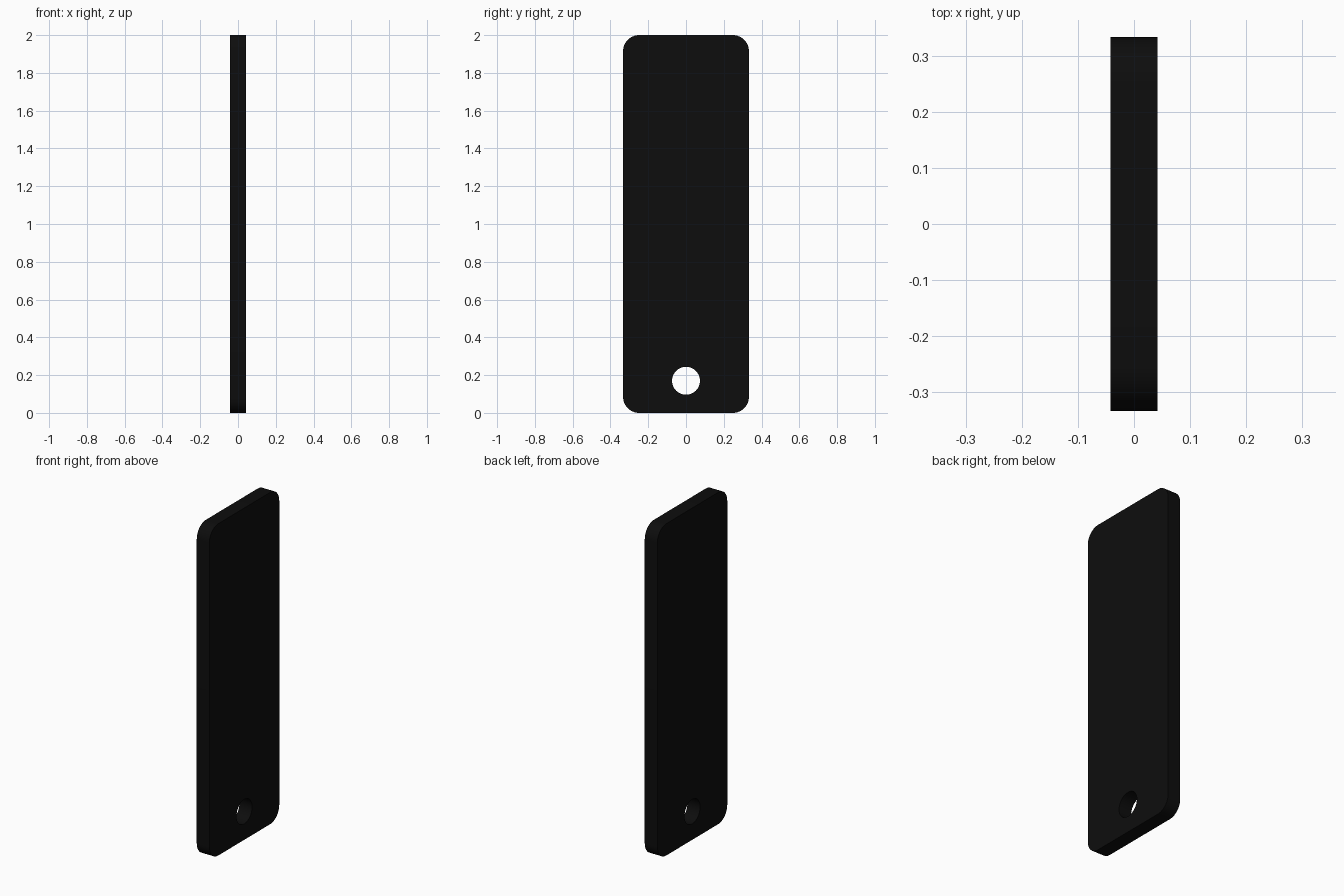
import bpy, bmesh
from math import cos, sin, pi

if "Cube" in bpy.data.objects:
    bpy.data.objects.remove(bpy.data.objects["Cube"])

HALF_T, HALF_W, HEIGHT = 0.042, 0.333, 2.0
CORNER_R, HOLE_R, HOLE_Z = 0.085, 0.074, 0.17


def arc(cy, cz, r, start, sweep, n):
    return [(cy + r * cos(start + sweep * i / n), cz + r * sin(start + sweep * i / n))
            for i in range(n + 1)]


# Rounded outline and hole profile
w, r = HALF_W - CORNER_R, CORNER_R
centres = [(w, HEIGHT - r), (-w, HEIGHT - r), (-w, r), (w, r)]
outline = [p for k, (y, z) in enumerate(centres) for p in arc(y, z, r, k * pi / 2, pi / 2, 12)]
hole = arc(0, HOLE_Z, HOLE_R, 0, 2 * pi, 48)[:-1]

# Fill between the loops, then extrude to thickness
bm = bmesh.new()
edges = []
for loop in (outline, hole):
    vs = [bm.verts.new((-HALF_T, y, z)) for y, z in loop]
    edges += [bm.edges.new((vs[i - 1], vs[i])) for i in range(len(vs))]
bmesh.ops.triangle_fill(bm, edges=edges, use_beauty=True, use_dissolve=False)
ext = bmesh.ops.extrude_face_region(bm, geom=bm.faces[:], use_keep_orig=True)
bmesh.ops.translate(bm, vec=(2 * HALF_T, 0, 0),
                    verts=[g for g in ext["geom"] if isinstance(g, bmesh.types.BMVert)])
bmesh.ops.recalc_face_normals(bm, faces=bm.faces[:])
mesh = bpy.data.meshes.new("plate")
bm.to_mesh(mesh)
bm.free()
plate = bpy.data.objects.new("plate", mesh)
bpy.context.collection.objects.link(plate)

# Black finish
mat = bpy.data.materials.new("black")
mat.diffuse_color = (0.004, 0.004, 0.004, 1)
mat.use_nodes = True
mat.node_tree.nodes["Principled BSDF"].inputs["Base Color"].default_value = mat.diffuse_color
mesh.materials.append(mat)

bpy.context.view_layer.objects.active = plate
plate.select_set(True)
bpy.ops.object.shade_smooth_by_angle(angle=pi / 6)
